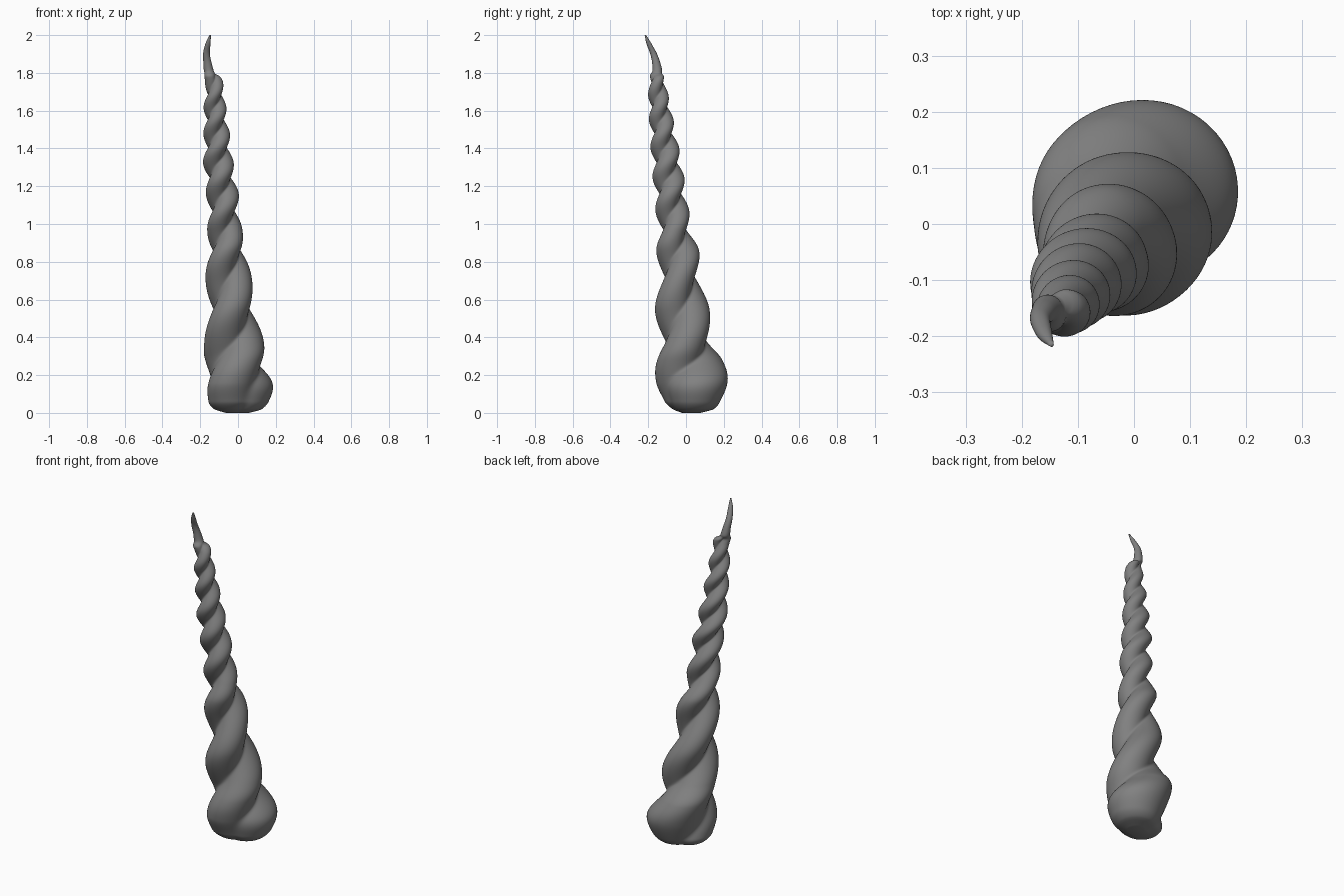
import bpy, bmesh, math

# Key sections: height, twist (half turns), axis x, axis y, strand offset, radius A, radius B
KEYS = [
    (0.00, -0.90, -0.005, 0.025, 0.020, 0.040, 0.045),
    (0.02, -0.87, -0.005, 0.033, 0.034, 0.090, 0.100),
    (0.06, -0.82, -0.003, 0.028, 0.042, 0.118, 0.130),
    (0.16, -0.67, -0.004, 0.014, 0.055, 0.124, 0.158),
    (0.28, -0.34, -0.016, 0.013, 0.055, 0.117, 0.131),
    (0.38, 0.00, -0.02, 0.000, 0.050, 0.106, 0.108),
    (0.55, 0.50, -0.035, -0.020, 0.049, 0.095, 0.095),
    (0.72, 1.00, -0.05, -0.033, 0.043, 0.079, 0.079),
    (0.86, 1.50, -0.06, -0.044, 0.040, 0.073, 0.073),
    (0.97, 2.00, -0.07, -0.060, 0.033, 0.060, 0.060),
    (1.16, 3.00, -0.083, -0.083, 0.030, 0.057, 0.057),
    (1.325, 4.00, -0.104, -0.102, 0.028, 0.053, 0.053),
    (1.48, 5.00, -0.113, -0.122, 0.025, 0.045, 0.045),
    (1.62, 6.00, -0.122, -0.139, 0.021, 0.039, 0.039),
    (1.75, 7.00, -0.127, -0.152, 0.017, 0.030, 0.031),
    (1.78, 7.20, -0.135, -0.153, 0.018, 0.028, 0.026),
    (1.81, 7.40, -0.154, -0.152, 0.000, 0.026, 0.012),
    (1.85, 7.70, -0.161, -0.157, 0.000, 0.022, 0.010),
    (1.90, 8.00, -0.167, -0.171, 0.000, 0.018, 0.008),
    (1.95, 8.30, -0.160, -0.194, 0.000, 0.014, 0.005),
    (2.00, 8.60, -0.147, -0.215, 0.000, 0.004, 0.001),
]


def slope(i, c):
    """Monotone tangent, so the curve never overshoots its keys."""
    s = [(KEYS[j + 1][c] - KEYS[j][c]) / (KEYS[j + 1][0] - KEYS[j][0])
         for j in (i - 1, i) if 0 <= j < len(KEYS) - 1]
    if len(s) == 1:
        return s[0]
    return 2 * s[0] * s[1] / (s[0] + s[1]) if s[0] * s[1] > 0 else 0.0


def section(z):
    i = max(j for j in range(len(KEYS) - 1) if KEYS[j][0] <= z)
    a, b = KEYS[i], KEYS[i + 1]
    h = b[0] - a[0]
    t = (z - a[0]) / h
    return [(2*t**3 - 3*t*t + 1) * a[c] + (3*t*t - 2*t**3) * b[c]
            + h * ((t**3 - 2*t*t + t) * slope(i, c) + (t**3 - t*t) * slope(i + 1, c))
            for c in range(1, 7)]


def circle_reach(angle, d, r):
    """Distance from the axis to the rim of a circle offset by d."""
    return d * math.cos(angle) + math.sqrt(max(r*r - (d * math.sin(angle))**2, 0))


def smooth_max(a, b, k):
    h = max(k - abs(a - b), 0) / k
    return max(a, b) + h * h * k / 4


# Twisted horn: stacked rings, each the blended outline of two strands
SEGS, RINGS = 72, 300
bm = bmesh.new()
rings = []
heights = [0, 0.003, 0.007, 0.012, 0.017] + [0.022 + 1.978 * n / RINGS for n in range(RINGS + 1)]
for z in heights:
    twist, ax, ay, d, ra, rb = section(min(z, 2.0))
    ring = []
    for s in range(SEGS):
        th = 2 * math.pi * s / SEGS
        a = circle_reach(th - twist * math.pi, d, ra)
        b = circle_reach(th - (twist + 1) * math.pi, d, rb)
        r = smooth_max(a, b, 0.14 * ra)
        ring.append(bm.verts.new((ax + r * math.cos(th), ay + r * math.sin(th), z)))
    rings.append(ring)
for lo, hi in zip(rings, rings[1:]):
    for s in range(SEGS):
        n = (s + 1) % SEGS
        bm.faces.new((lo[s], lo[n], hi[n], hi[s]))
bm.faces.new(rings[0][::-1])
bm.faces.new(rings[-1])
for f in bm.faces:
    f.smooth = True

mesh = bpy.data.meshes.new("twisted_horn")
bm.to_mesh(mesh)
bm.free()
horn = bpy.data.objects.new("twisted_horn", mesh)
bpy.context.collection.objects.link(horn)

# Dark grey horn colour
dark = bpy.data.materials.new("dark_grey")
dark.diffuse_color = (0.22, 0.22, 0.22, 1)
mesh.materials.append(dark)
